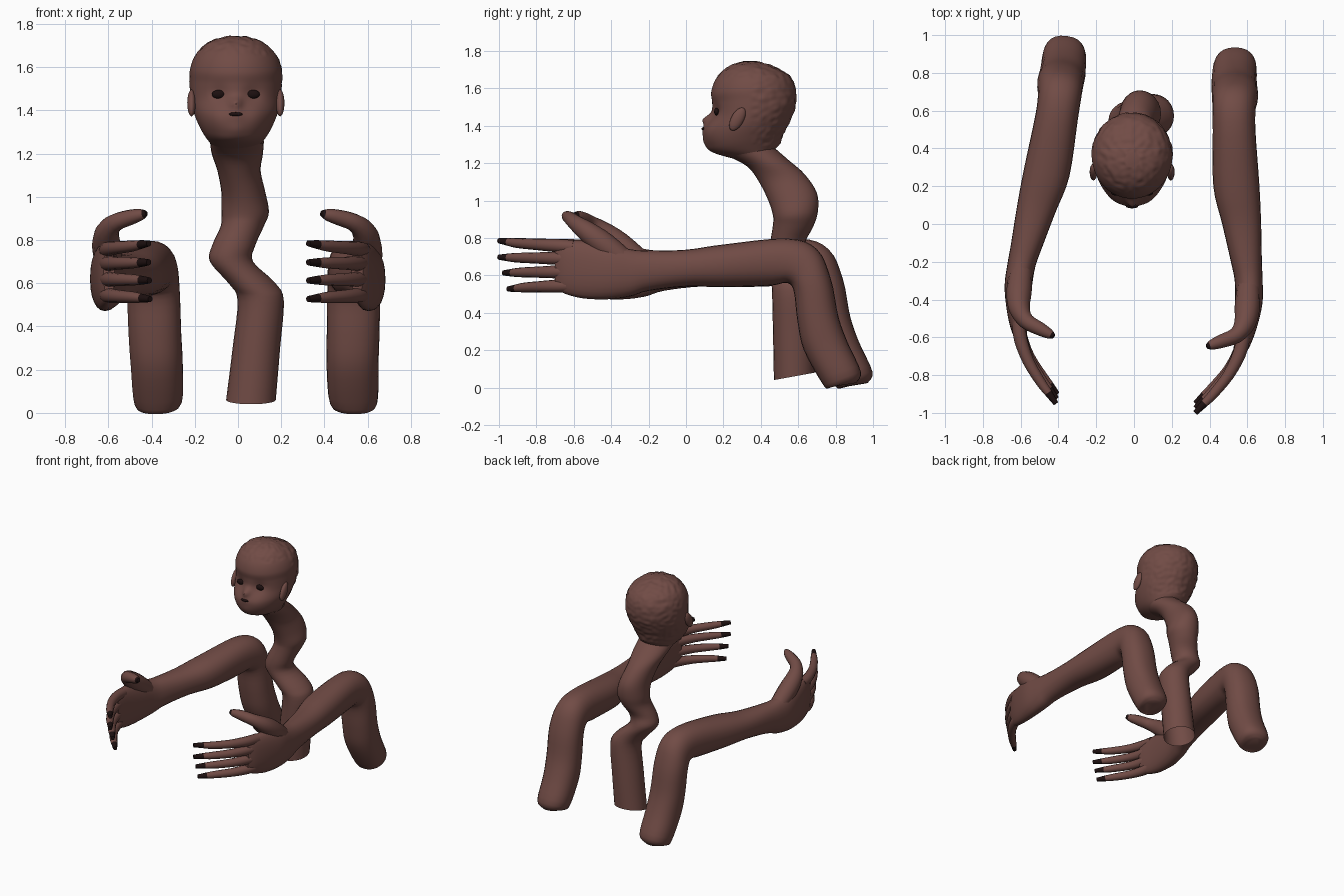
import bpy, bmesh, math
from mathutils import Vector, Matrix, noise

if "Cube" in bpy.data.objects:
    bpy.data.objects.remove(bpy.data.objects["Cube"])


def material(name, rgb):
    m = bpy.data.materials.new(name)
    m.diffuse_color = (*rgb, 1)
    m.use_nodes = True
    m.node_tree.nodes["Principled BSDF"].inputs["Base Color"].default_value = m.diffuse_color
    return m


SKIN = material("reddish brown", (0.165, 0.071, 0.06))
DARK = material("near black", (0.012, 0.005, 0.005))


def finish(bm, name, mat, angle=50):
    bmesh.ops.recalc_face_normals(bm, faces=bm.faces[:])
    me = bpy.data.meshes.new(name)
    bm.to_mesh(me)
    bm.free()
    me.materials.append(mat)
    ob = bpy.data.objects.new(name, me)
    bpy.context.collection.objects.link(ob)
    bpy.ops.object.select_all(action='DESELECT')
    ob.select_set(True)
    bpy.context.view_layer.objects.active = ob
    bpy.ops.object.shade_smooth_by_angle(angle=math.radians(angle))
    return ob


def catmull(rings, steps):
    """Smoothly interpolate between successive rings of points."""
    out = []
    n = len(rings)
    for i in range(n - 1):
        quad = [rings[max(i - 1, 0)], rings[i], rings[i + 1], rings[min(i + 2, n - 1)]]
        for s in range(steps):
            t = s / steps
            out.append([b + 0.5 * t * (c - a + t * (2 * a - 5 * b + 4 * c - d + t * (3 * (b - c) + d - a)))
                        for a, b, c, d in zip(*quad)])
    return out + [rings[-1]]


def skin(rings, caps=True):
    """Bridge rings into a tube, closed at both ends unless caps is off."""
    bm = bmesh.new()
    vs = [[bm.verts.new(p) for p in r] for r in rings]
    k = len(vs[0])
    for a, b in zip(vs, vs[1:]):
        for j in range(k):
            bm.faces.new((a[j], a[(j + 1) % k], b[(j + 1) % k], b[j]))
    if caps:
        bm.faces.new(vs[0])
        bm.faces.new(vs[-1])
    return bm


def section(front, back, xc, hw, sides=24, power=1.0):
    """Oval ring spanning two (y, z) points, with half width hw in x."""
    f, b = Vector((xc, *front)), Vector((xc, *back))
    mid, half = (f + b) / 2, (b - f) / 2
    ring = []
    for j in range(sides):
        a = 2 * math.pi * j / sides
        c, s = math.cos(a), math.sin(a)
        c = math.copysign(abs(c) ** power, c)
        s = math.copysign(abs(s) ** power, s)
        ring.append(mid + Vector((hw * c, 0, 0)) + half * s)
    return ring


def tube(points, radii, sides=12):
    """Rings of changing radius along a path."""
    pts = [Vector(p) for p in points]
    rings = []
    for i, (p, r) in enumerate(zip(pts, radii)):
        d = pts[min(i + 1, len(pts) - 1)] - pts[max(i - 1, 0)]
        q = d.to_track_quat('Z', 'Y')
        rings.append([p + q @ Vector((r * math.cos(a), r * math.sin(a), 0))
                      for a in (2 * math.pi * j / sides for j in range(sides))])
    return rings


def ellipsoid(name, loc, radii, mat, tilt=0):
    bm = bmesh.new()
    bmesh.ops.create_uvsphere(bm, u_segments=20, v_segments=12, radius=1)
    bm.transform(Matrix.Translation(loc) @ Matrix.Rotation(tilt, 4, 'X') @ Matrix.Diagonal((*radii, 1)))
    return finish(bm, name, mat)


# Crooked neck, open at the bottom
NECK = [((.47, .04), (.69, .08), .06, .115), ((.465, .3), (.69, .3), .085, .11),
        ((.46, .51), (.685, .53), .105, .107), ((.455, .58), (.67, .62), .065, .108),
        ((.45, .69), (.65, .71), -.03, .10), ((.45, .77), (.64, .78), -.02, .10),
        ((.465, .87), (.68, .86), .02, .10), ((.465, .92), (.705, .94), .033, .11),
        ((.44, 1.0), (.70, 1.04), .025, .102), ((.39, 1.1), (.635, 1.14), .005, .10),
        ((.33, 1.18), (.55, 1.215), -.003, .118), ((.23, 1.235), (.475, 1.28), -.005, .125)]
finish(skin(catmull([section(*r) for r in NECK], 4), caps=False), "neck", SKIN)

# Head: oval sections from jaw to crown
HEAD = [((.29, 1.215), (.47, 1.27), .11), ((.15, 1.255), (.50, 1.30), .14),
        ((.11, 1.30), (.525, 1.36), .17), ((.105, 1.37), (.56, 1.43), .197),
        ((.135, 1.45), (.585, 1.50), .21), ((.14, 1.52), (.59, 1.56), .213),
        ((.135, 1.58), (.58, 1.62), .21), ((.16, 1.65), (.545, 1.675), .183),
        ((.22, 1.712), (.46, 1.72), .125), ((.30, 1.745), (.38, 1.745), .04)]
CX = -0.01
bm = skin(catmull([section(f, b, CX, w, 96) for f, b, w in HEAD], 8))
# facial relief: x, z, push, spread
BUMPS = [(0, 1.435, -.036, .019), (.09, 1.37, -.012, .045), (-.09, 1.37, -.012, .045),
         (.08, 1.478, .014, .03), (-.08, 1.478, .014, .03), (0, 1.385, -.014, .028),
         (0, 1.31, -.01, .03)]
for v in bm.verts:
    x, y, z = v.co.x - CX, v.co.y, v.co.z
    if y < .3:
        for bx, bz, amp, sig in BUMPS:
            v.co.y += amp * math.exp(-((x - bx) ** 2 + (z - bz) ** 2) / (2 * sig * sig))
    # curly hair relief behind the hairline
    if z > 1.3 and (y > .36 or z > 1.66):
        out = (v.co - Vector((CX, .36, 1.5))).normalized()
        v.co += out * .006 * noise.noise(v.co * 34)
finish(bm, "head", SKIN)
ellipsoid("mouth", (CX, .093, 1.383), (.032, .01, .009), DARK)
for side, s in (("left", -1), ("right", 1)):
    ellipsoid(side + "_eye", (CX + s * .08, .164, 1.475), (.031, .014, .02), DARK)
    ellipsoid(side + "_ear", (CX + s * .205, .275, 1.435), (.02, .034, .068), SKIN, -.5)

# Arm sections from the foot-like stump, over the elbow, to the knuckles
ARM = [((.76, .0), (.91, .025), .54, .06), ((.735, .012), (.935, .085), .535, .11),
       ((.63, .2), (.865, .24), .53, .12), ((.595, .36), (.815, .38), .533, .122),
       ((.575, .52), (.775, .58), .535, .122), ((.535, .56), (.70, .74), .53, .115),
       ((.45, .545), (.54, .797), .53, .113), ((.2, .537), (.2, .765), .542, .122),
       ((0, .54), (0, .737), .57, .103), ((-.2, .517), (-.2, .732), .595, .082),
       ((-.3, .487), (-.3, .74), .607, .074), ((-.42, .472), (-.42, .77), .608, .072),
       ((-.55, .477), (-.55, .785), .592, .058), ((-.65, .503), (-.65, .782), .57, .042),
       ((-.70, .535), (-.70, .765), .552, .026)]
# finger: root z, tip z, tip y
FINGERS = [(.752, .785, -1.0), (.69, .697, -1.0), (.62, .613, -.975), (.548, .527, -.95)]
FINGER_PATH = [(.58, -.60), (.557, -.69), (.50, -.80), (.42, -.90), (.372, -.95), (.325, -1.0)]
FINGER_R = [.036, .035, .03, .026, .021, .014]
THUMB = [(.605, -.32, .67), (.60, -.44, .765), (.585, -.53, .835), (.54, -.59, .88),
         (.465, -.62, .905), (.41, -.64, .918), (.385, -.65, .925)]
THUMB_R = [.06, .067, .056, .042, .036, .026, .012]

RIGHT = Matrix.Identity(4)
LEFT = (Matrix.Translation((-.355, .96, 0)) @ Matrix.Rotation(math.radians(-7.9), 4, 'Z')
        @ Matrix.Translation((.53, -.9, 0)) @ Matrix.Diagonal((-1, 1, 1, 1)))


def limb(rings, name, mat, xf):
    bm = skin(rings)
    bm.transform(xf)
    finish(bm, name, mat)


for side, xf in (("left", LEFT), ("right", RIGHT)):
    limb(catmull([section(*r, power=.88) for r in ARM], 4), side + "_arm", SKIN, xf)
    digits = [(THUMB, THUMB_R)]
    for z0, z1, tip in FINGERS:
        pts = []
        for i, (x, y) in enumerate(FINGER_PATH):
            yy = -.60 + (y + .60) * (tip + .60) / -.40
            pts.append((x, yy, z0 + (z1 - z0) * i / 5))
        digits.append((pts, FINGER_R))
    for n, (pts, radii) in enumerate(digits):
        name = f"{side}_finger_{n}" if n else side + "_thumb"
        rings = catmull(tube(pts, radii), 3)
        cut = -4 if n else -3
        limb(rings[:cut + 1], name, SKIN, xf)
        limb(rings[cut:], name + "_nail", DARK, xf)
